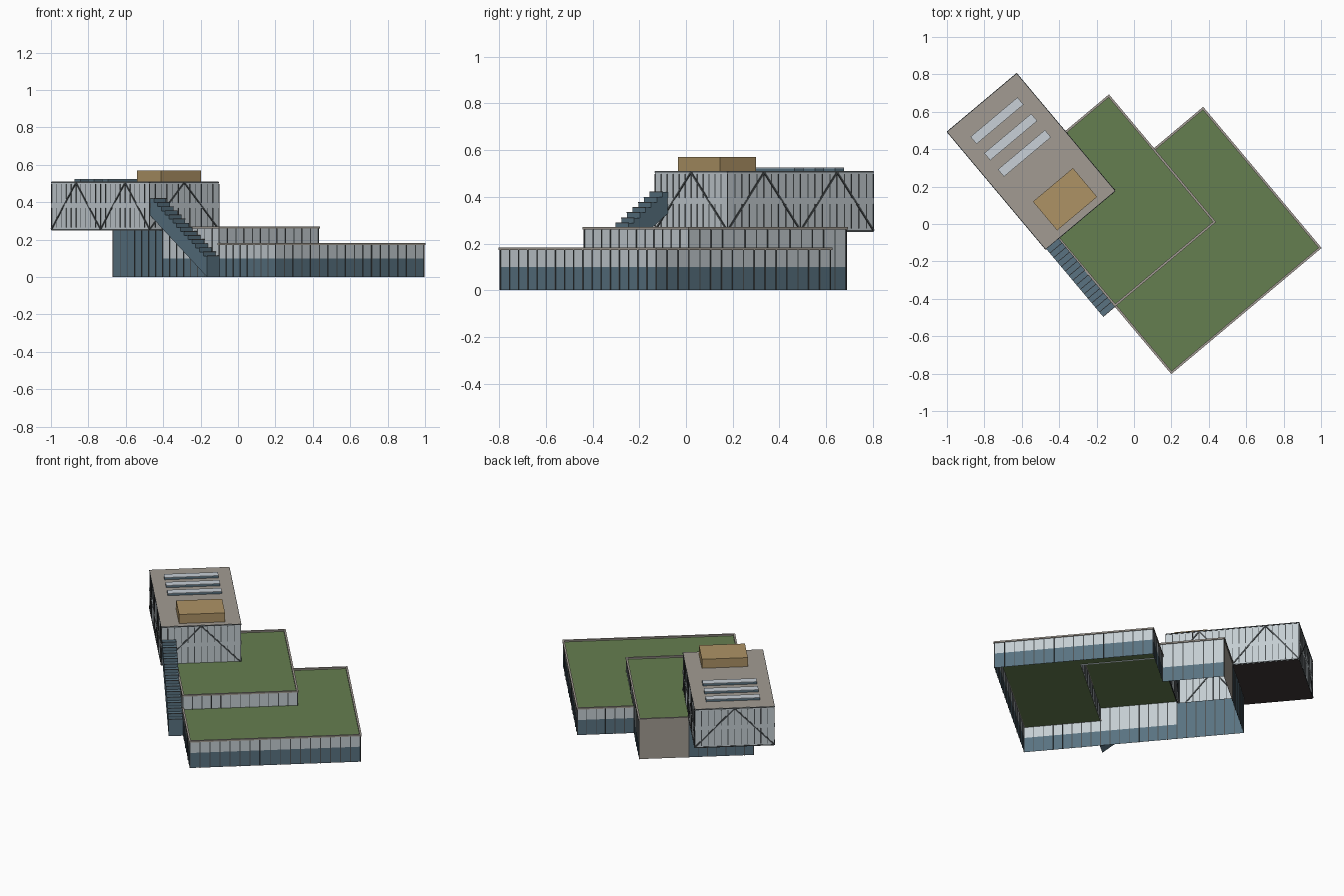
import bpy, bmesh, math
from mathutils import Matrix, Vector

if "Cube" in bpy.data.objects:
    bpy.data.objects.remove(bpy.data.objects["Cube"])

ROT = Matrix.Rotation(math.radians(40), 4, 'Z')   # whole building is turned 40 degrees


def material(name, r, g, b):
    m = bpy.data.materials.new(name)
    m.diffuse_color = (r, g, b, 1)
    m.use_nodes = True
    m.node_tree.nodes["Principled BSDF"].inputs["Base Color"].default_value = m.diffuse_color
    return m


GLASS = material("blue_glass", .10, .17, .22)
PANEL = material("pale_panel", .55, .61, .64)
STONE = material("grey_stone", .36, .33, .29)
GREEN = material("planted_roof", .13, .21, .08)
TAN = material("tan_cladding", .42, .29, .13)
FRAME = material("dark_frame", .07, .08, .085)
SKY = material("skylight_glass", .58, .63, .68)
SOFFIT = material("soffit", .05, .04, .04)


def finish(name, bm, mat):
    bm.transform(ROT)
    mesh = bpy.data.meshes.new(name)
    bm.to_mesh(mesh)
    bm.free()
    mesh.materials.append(mat)
    ob = bpy.data.objects.new(name, mesh)
    bpy.context.collection.objects.link(ob)
    return ob


def quad(bm, pts):
    bm.faces.new([bm.verts.new(p) for p in pts])


def walls(name, runs, z0, z1, mat):
    """Thin upright sheets between plan points."""
    bm = bmesh.new()
    for (ax, ay), (bx, by) in runs:
        quad(bm, [(ax, ay, z0), (bx, by, z0), (bx, by, z1), (ax, ay, z1)])
    return finish(name, bm, mat)


def decks(name, rects, z, mat):
    """Flat sheets from (x0, x1, y0, y1) rectangles."""
    bm = bmesh.new()
    for x0, x1, y0, y1 in rects:
        quad(bm, [(x0, y0, z), (x1, y0, z), (x1, y1, z), (x0, y1, z)])
    return finish(name, bm, mat)


def add_box(bm, x0, x1, y0, y1, z0, z1):
    m = Matrix.Translation(((x0 + x1) / 2, (y0 + y1) / 2, (z0 + z1) / 2))
    m = m @ Matrix.Diagonal((x1 - x0, y1 - y0, z1 - z0, 1))
    bmesh.ops.create_cube(bm, size=1, matrix=m)


def box(name, *args):
    bm = bmesh.new()
    add_box(bm, *args[:6])
    return finish(name, bm, args[6])


def add_bar(bm, p, q, w):
    """Square bar from p to q."""
    p, q = Vector(p), Vector(q)
    d = q - p
    m = Matrix.Translation((p + q) / 2) @ d.to_track_quat('Z', 'Y').to_matrix().to_4x4()
    bmesh.ops.create_cube(bm, size=1, matrix=m @ Matrix.Diagonal((w, w, d.length, 1)))


def mullions(name, runs, z0, z1, step, w=.005):
    bm = bmesh.new()
    for p, q in runs:
        p, q = Vector(p), Vector(q)
        n = max(1, round((q - p).length / step))
        for i in range(n + 1):
            c = p.lerp(q, i / n)
            add_bar(bm, (*c, z0), (*c, z1), w)
    return finish(name, bm, FRAME)


def coping(name, runs, z, w=.012, h=.01):
    bm = bmesh.new()
    for (ax, ay), (bx, by) in runs:
        add_box(bm, min(ax, bx) - w / 2, max(ax, bx) + w / 2,
                min(ay, by) - w / 2, max(ay, by) + w / 2, z - h, z)
    return finish(name, bm, STONE)


# Plan lines of the three volumes
L, M, R = -.357, .337, .680            # left wall, mid block right wall, low block right wall
F, MF, LB, MB = -.737, -.268, .236, .611   # low front, mid front, low back, mid back
U0, U1, V0, V1 = -.447, .035, .202, 1.018  # raised bar

# Low block
low_runs = [((L, MF), (L, F)), ((L, F), (R, F)), ((R, F), (R, LB)), ((R, LB), (M, LB))]
walls("low_glazing", low_runs, 0, .1, GLASS)
walls("low_fascia", low_runs, .1, .18, PANEL)
mullions("low_mullions", low_runs, 0, .175, .06)
coping("low_coping", low_runs, .182)
decks("low_green_roof", [(L, R, F, MF), (M, R, MF, LB)], .172, GREEN)

# Mid block
side_runs = [((L, V0), (L, MF)), ((M, LB), (M, MB))]
step_runs = [((L, MF), (M, MF)), ((M, MF), (M, LB))]
walls("mid_glazing", side_runs, 0, .1, GLASS)
walls("mid_fascia", side_runs, .1, .268, PANEL)
walls("mid_upper_fascia", step_runs, .165, .268, PANEL)
mullions("mid_side_mullions", side_runs, 0, .262, .06)
mullions("mid_upper_mullions", step_runs, .172, .262, .06)
walls("mid_back_wall", [((U1, MB), (M, MB))], 0, .268, STONE)
coping("mid_coping", side_runs + step_runs + [((U1, MB), (M, MB))], .27)
decks("mid_green_roof", [(L, U1, MF, V0), (U1, M, MF, MB)], .26, GREEN)

# Glazed base under the raised bar
base_runs = [((L, V0), (L, MB)), ((L, MB), (U1, MB))]
walls("base_glazing", base_runs, 0, .25, GLASS)
mullions("base_mullions", base_runs, 0, .25, .06)

# Raised bar with floor band and truss bracing
corners = [(U0, V0), (U1, V0), (U1, V1), (U0, V1)]
bar_runs = [(corners[i], corners[(i + 1) % 4]) for i in range(4)]
walls("bar_walls", bar_runs, .25, .51, PANEL)
mullions("bar_mullions", bar_runs, .265, .497, .041, .004)
walls("bar_floor_band", [((U0 - .003, V0), (U0 - .003, V1)), ((U1 + .003, V0), (U1 + .003, V1)),
                         ((U0, V0 - .003), (U1, V0 - .003)), ((U0, V1 + .003), (U1, V1 + .003))],
      .37, .395, PANEL)
decks("bar_roof", [(U0, U1, V0, V1)], .51, STONE)
decks("bar_soffit", [(U0, L, V0, MB), (U0, U1, MB, V1)], .25, SOFFIT)

bm = bmesh.new()
for p, q in bar_runs:
    p, q = Vector(p), Vector(q)
    n = 4 if (q - p).length > .6 else 2
    for i in range(n):
        z = (.255, .505) if i % 2 == 0 else (.505, .255)
        add_bar(bm, (*p.lerp(q, i / n), z[0]), (*p.lerp(q, (i + 1) / n), z[1]), .008)
    for zz in (.254, .506):
        add_bar(bm, (*p, zz), (*q, zz), .006)
finish("bar_truss", bm, FRAME)

# Rooftop skylights and plant room
for i in range(3):
    y = .641 + i * .114
    box(f"skylight_curb_{i + 1}", -.370, -.042, y, y + .05, .508, .522, GLASS)
    box(f"skylight_pane_{i + 1}", -.370, -.042, y, y + .05, .522, .525, SKY)
box("plant_room", -.337, -.058, .238, .439, .508, .57, TAN)

# Enclosed stair: stepped top, sloping underside, extruded across its width
S0, S1, Y0, Y1, N = -.445, L - .002, -.273, V0, 15
profile = [(Y0, 0), (Y1, .33)]
for i in range(N):
    y, yn = (Y1 + (Y0 - Y1) * k / N for k in (i, i + 1))
    z = .42 - .33 * i / N
    profile += [(y, z), (yn, z)]
bm = bmesh.new()
face = bm.faces.new([bm.verts.new((S0, y, z)) for y, z in profile])
ext = bmesh.ops.extrude_face_region(bm, geom=[face])
bmesh.ops.translate(bm, vec=(S1 - S0, 0, 0),
                    verts=[v for v in ext["geom"] if isinstance(v, bmesh.types.BMVert)])
bmesh.ops.recalc_face_normals(bm, faces=bm.faces)
finish("stair_enclosure", bm, GLASS)

# Nosing bars on each stair step
bm = bmesh.new()
for i in range(N):
    y, z = Y1 + (Y0 - Y1) * (i + 1) / N, .42 - .33 * i / N
    add_bar(bm, (S0, y, z), (S1, y, z), .004)
finish("stair_nosings", bm, FRAME)
